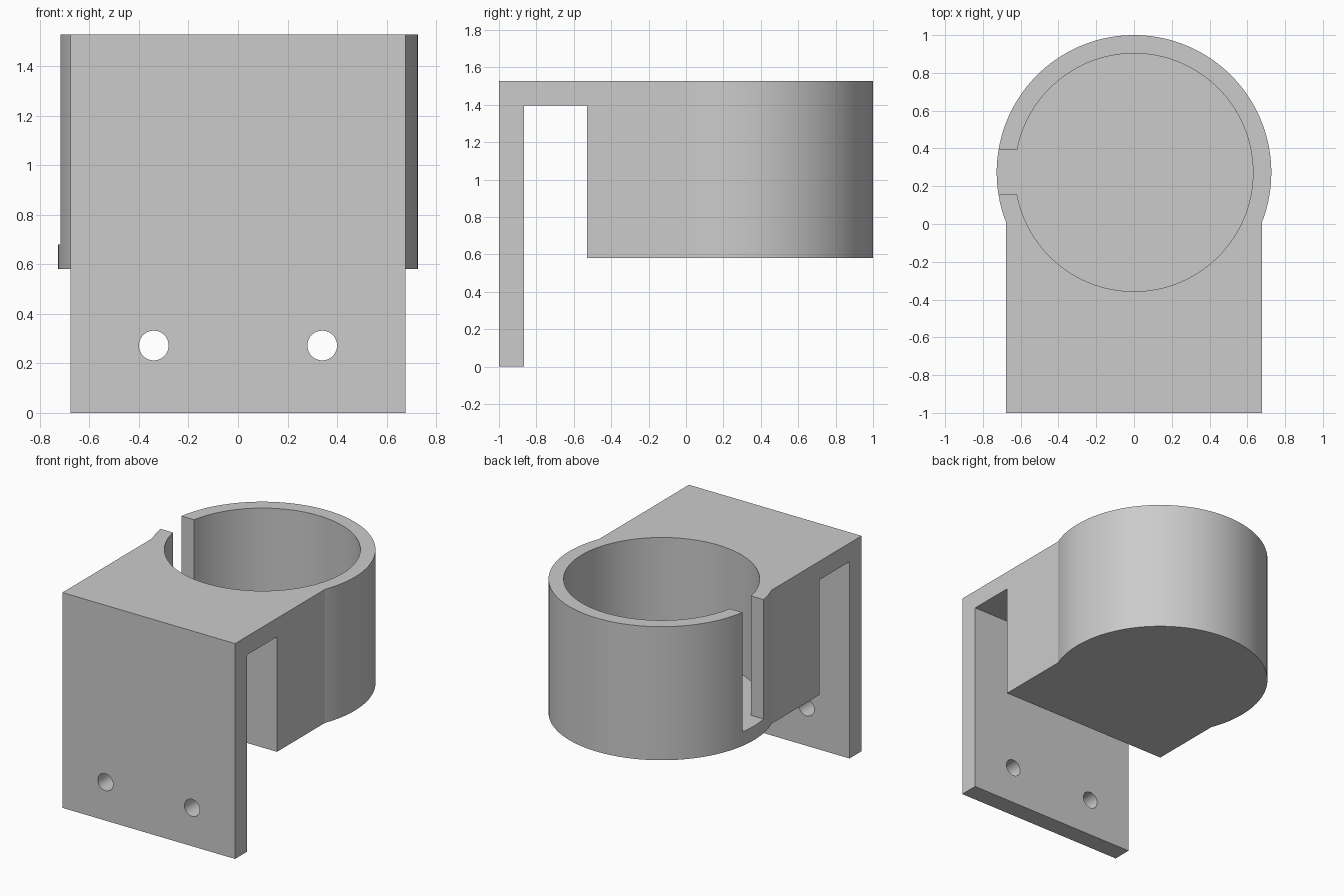
import bpy, bmesh, math
from mathutils import Vector

cube = bpy.data.objects.get("Cube")
if cube:
    bpy.data.objects.remove(cube, do_unlink=True)

HALF_W, TOP, CUP_Z, FLOOR_Z = 0.677, 1.527, 0.58, 0.68
CENTRE_Y, R_OUT, R_IN = 0.273, 0.727, 0.63

grey = bpy.data.materials.new("light_grey")
grey.use_nodes = True
colour = (0.6, 0.6, 0.6, 1)
grey.diffuse_color = colour
grey.node_tree.nodes["Principled BSDF"].inputs["Base Color"].default_value = colour


def prism(name, points, offset):
    """Extrude a flat outline along an offset."""
    bm = bmesh.new()
    face = bm.faces.new([bm.verts.new(p) for p in points])
    result = bmesh.ops.extrude_face_region(bm, geom=[face])
    verts = [g for g in result["geom"] if isinstance(g, bmesh.types.BMVert)]
    bmesh.ops.translate(bm, verts=verts, vec=Vector(offset))
    bmesh.ops.recalc_face_normals(bm, faces=bm.faces)
    mesh = bpy.data.meshes.new(name)
    bm.to_mesh(mesh)
    bm.free()
    mesh.materials.append(grey)
    obj = bpy.data.objects.new(name, mesh)
    bpy.context.collection.objects.link(obj)
    return obj


def arc(radius, start, end, steps):
    return [(radius * math.cos(start + (end - start) * i / steps),
             radius * math.sin(start + (end - start) * i / steps))
            for i in range(steps + 1)]


def circle(radius, steps):
    return arc(radius, 0, math.tau, steps)[:-1]


# Bracket body: square front running into a round back
join = -math.acos(HALF_W / R_OUT)
outline = [(-HALF_W, -1), (HALF_W, -1)]
outline += [(x, y + CENTRE_Y) for x, y in arc(R_OUT, join, math.pi - join, 96)]
holder = prism("cup_holder_bracket", [(x, y, 0) for x, y in outline], (0, 0, TOP))

# Gap behind the front plate and space under the cup
side = [(-0.865, -1), (-0.865, 1.395), (-0.53, 1.395), (-0.53, CUP_Z), (2, CUP_Z), (2, -1)]
cutters = [prism("underside_cutter", [(-1, y, z) for y, z in side], (2, 0, 0))]

# Round cavity
cutters.append(prism("cavity_cutter",
                     [(x, y + CENTRE_Y, FLOOR_Z) for x, y in circle(R_IN, 128)], (0, 0, 2)))

# Slot in the cup wall for a handle
slot = [(-1, 0.155), (-0.3, 0.155), (-0.3, 0.392), (-1, 0.392)]
cutters.append(prism("slot_cutter", [(x, y, FLOOR_Z) for x, y in slot], (0, 0, 2)))

# Screw holes through the front plate
for x in (-0.34, 0.34):
    cutters.append(prism("screw_hole_cutter",
                         [(x + a, -1.2, 0.272 + b) for a, b in circle(0.06, 40)], (0, 0.5, 0)))

# Carve the body, then discard the cutters
bpy.context.view_layer.objects.active = holder
holder.select_set(True)
for cutter in cutters:
    cutter.hide_render = True
    mod = holder.modifiers.new("cut", "BOOLEAN")
    mod.operation, mod.solver, mod.object = "DIFFERENCE", "EXACT", cutter
    bpy.ops.object.modifier_apply(modifier=mod.name)
    bpy.data.objects.remove(cutter, do_unlink=True)

bpy.ops.object.shade_smooth_by_angle(angle=math.radians(20))
